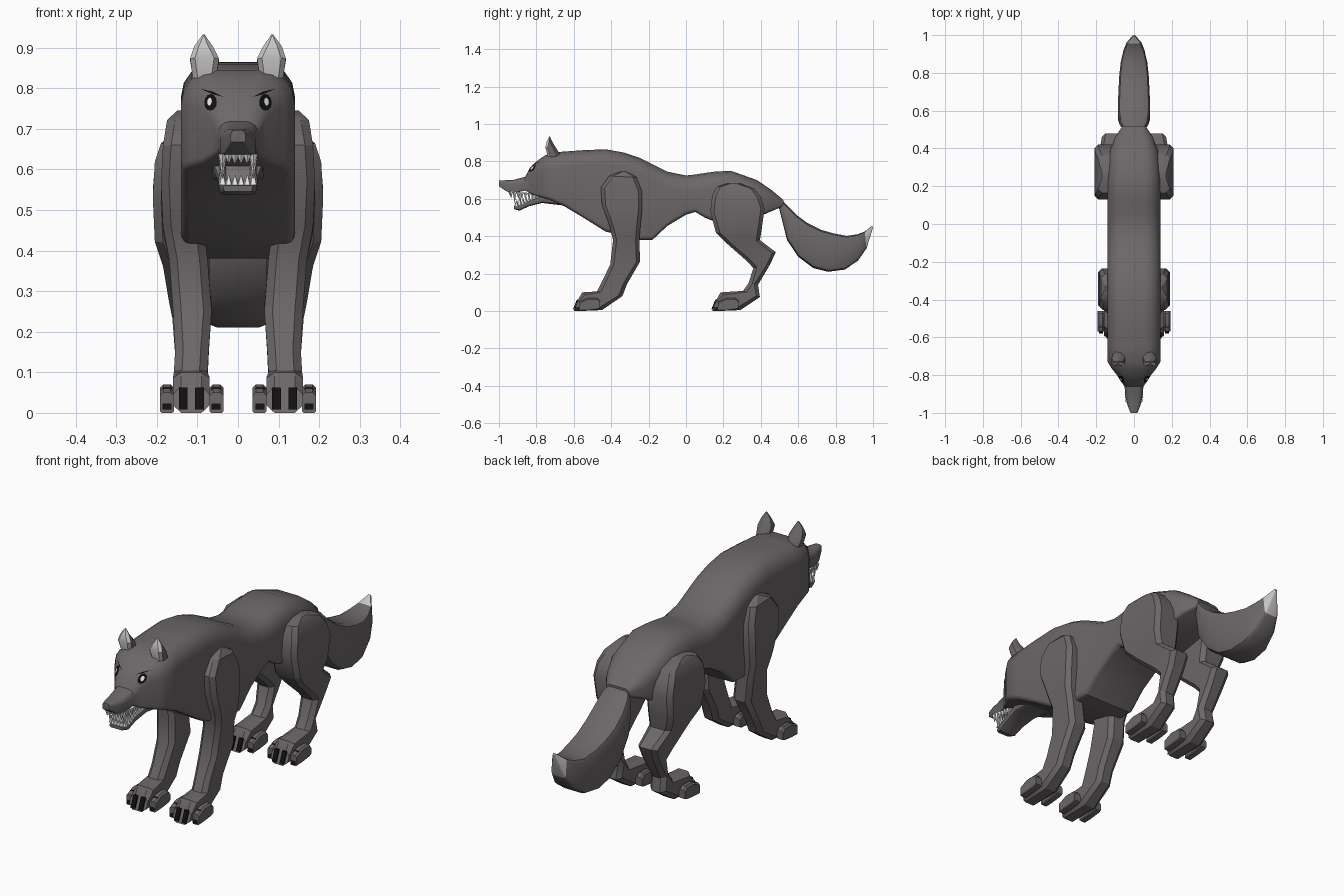
import bpy, bmesh, math
from mathutils import Vector, Matrix
from mathutils.bvhtree import BVHTree

if "Cube" in bpy.data.objects:
    bpy.data.objects.remove(bpy.data.objects["Cube"])


def material(name, r, g, b):
    m = bpy.data.materials.new(name)
    m.use_nodes = True
    m.diffuse_color = (r, g, b, 1)
    m.node_tree.nodes["Principled BSDF"].inputs["Base Color"].default_value = (r, g, b, 1)
    return m


FUR = material("grey fur", .15, .135, .138)
PALE = material("pale fur", .58, .56, .56)
MOUTH = material("mouth grey", .28, .25, .25)
BLACK = material("black", .005, .005, .005)
WHITE = material("white", .9, .9, .88)


def finish(name, bm, mats, rule=None, angle=35):
    bmesh.ops.remove_doubles(bm, verts=bm.verts, dist=.0002)
    bmesh.ops.recalc_face_normals(bm, faces=bm.faces)
    if rule:
        for f in bm.faces:
            f.normal_update()
            f.material_index = int(rule(f))
    mesh = bpy.data.meshes.new(name)
    bm.to_mesh(mesh)
    bm.free()
    for m in mats:
        mesh.materials.append(m)
    ob = bpy.data.objects.new(name, mesh)
    bpy.context.collection.objects.link(ob)
    bpy.ops.object.select_all(action="DESELECT")
    ob.select_set(True)
    bpy.context.view_layer.objects.active = ob
    bpy.ops.object.shade_smooth_by_angle(angle=math.radians(angle))
    return ob


def ring(front, back, x0, x1, r_front, r_back, seg):
    """Rounded rectangle spanning x0..x1 and the line back -> front in the yz plane."""
    f, b = Vector((0, *front)), Vector((0, *back))
    length = (f - b).length
    lim = min(x1 - x0, length) * .49
    rf, rb = min(r_front, lim), min(r_back, lim)
    corners = [(x1 - rf, length - rf, rf), (x0 + rf, length - rf, rf),
               (x0 + rb, rb, rb), (x1 - rb, rb, rb)]
    pts = []
    for q, (cx, cv, r) in enumerate(corners):
        for i in range(seg + 1):
            a = math.pi / 2 * (q + i / seg)
            v = cv + r * math.sin(a)
            pts.append(b + (f - b) * (v / length) + Vector((cx + r * math.cos(a), 0, 0)))
    return pts


def loft(name, rings, mats=(FUR,), rule=None, mirror=1, angle=35):
    bm = bmesh.new()
    loops = [[bm.verts.new((p.x * mirror, p.y, p.z)) for p in pts] for pts in rings]
    n = len(loops[0])
    for a, b in zip(loops, loops[1:]):
        for i in range(n):
            j = (i + 1) % n
            bm.faces.new((a[i], a[j], b[j], b[i]))
    bm.faces.new(loops[0])
    bm.faces.new(loops[-1])
    return finish(name, bm, mats, rule, angle)


def upright(sections, r_top, r_bottom, seg=4):
    """Cross-sections given as y, top, bottom, half width."""
    return [ring((y, t), (y, b), -w, w, r_top * w, r_bottom * w, seg) for y, t, b, w in sections]


# Torso and skull in one loft from rump to nose
body = loft("body", upright([
    (.52, .595, .56, .06), (.46, .645, .535, .10), (.38, .70, .50, .13), (.24, .75, .475, .14),
    (.15, .745, .48, .14), (.10, .738, .50, .14), (.05, .73, .53, .14), (0, .725, .515, .14),
    (-.10, .745, .455, .14), (-.18, .785, .38, .14), (-.25, .82, .38, .14),
    (-.33, .847, .40, .14), (-.43, .865, .425, .14), (-.55, .86, .50, .14),
    (-.65, .853, .56, .14), (-.73, .845, .595, .14), (-.765, .825, .605, .118),
    (-.80, .80, .615, .09), (-.835, .765, .63, .068), (-.86, .718, .645, .05),
    (-.92, .702, .63, .044), (-.96, .70, .64, .034), (-1, .697, .668, .018)], .6, .16))

# Lower jaw with a lighter mouth floor
loft("lower_jaw", upright([(-.66, .62, .565, .07), (-.77, .612, .578, .06), (-.84, .588, .56, .05),
                           (-.89, .568, .537, .047), (-.92, .56, .545, .036)], .1, .4, 2),
     (FUR, MOUTH), lambda f: f.normal.z > .7)


# Teeth along both sides and the front of each jaw
def teeth(name, back, front, half, down):
    bm = bmesh.new()
    b, f = Vector(back), Vector(front)
    spots = []
    for i in range(8):
        p = b.lerp(f, i / 7)
        long = .058 if i == 6 else .034
        spots += [(s * half, p.x, p.y, long) for s in (-1, 1)]
    spots += [(x * half, f.x - .004, f.y, .024) for x in (-.6, -.2, .2, .6)]
    for x, y, z, h in spots:
        turn = Matrix.Rotation(math.pi if down else 0, 4, "X")
        at = Matrix.Translation((x, y, z + (-h if down else h) / 2))
        bmesh.ops.create_cone(bm, cap_ends=True, segments=5, radius1=.011, radius2=.001,
                              depth=h, matrix=at @ turn)
    finish(name, bm, (WHITE,))


teeth("upper_teeth", (-.80, .63), (-.935, .638), .038, True)
teeth("lower_teeth", (-.79, .60), (-.905, .562), .038, False)

# Eyes and brows lie on the face as thin plates
face = bmesh.new()
face.from_mesh(body.data)
tree = BVHTree.FromBMesh(face)


def plate(name, outline, mat, lift):
    bm = bmesh.new()
    vs = []
    for x, z in outline:
        hit = tree.ray_cast(Vector((x, -2, z)), Vector((0, 1, 0)))
        vs.append(bm.verts.new(hit[0] + hit[1] * lift))
    bm.faces.new(vs)
    ob = finish(name, bm, (mat,))
    if ob.data.polygons[0].normal.y > 0:
        ob.data.flip_normals()


def oval(cx, cz, rx, rz):
    return [(cx + rx * math.cos(i * math.pi / 6), cz + rz * math.sin(i * math.pi / 6)) for i in range(12)]


def mirrored(outline, s):
    return [(x * s, z) for x, z in outline]


# Leg sections: front point, back point, inner x, outer x
FRONT_LEG = [((-.36, .745), (-.31, .745), .11, .15), ((-.41, .722), (-.265, .715), .10, .175),
             ((-.455, .66), (-.235, .64), .10, .185), ((-.45, .57), (-.235, .54), .09, .19),
             ((-.41, .46), (-.245, .44), .085, .185), ((-.39, .38), (-.25, .38), .075, .17),
             ((-.405, .25), (-.245, .265), .065, .16), ((-.45, .155), (-.315, .145), .072, .155),
             ((-.475, .105), (-.34, .08), .075, .158)]
REAR_LEG = [((.22, .682), (.29, .682), .10, .17), ((.165, .665), (.365, .655), .09, .19),
            ((.14, .62), (.40, .61), .08, .205), ((.13, .53), (.42, .55), .07, .21),
            ((.16, .42), (.405, .44), .07, .205), ((.22, .36), (.395, .38), .07, .185),
            ((.325, .268), (.48, .315), .07, .17), ((.36, .23), (.45, .25), .07, .162),
            ((.335, .15), (.385, .14), .072, .155), ((.305, .108), (.395, .075), .075, .158)]


def leg(name, sections, dy, s):
    foot = [((-.555 + dy, .10), (-.45 + dy, .005), .07, .16),
            ((-.575 + dy, .065), (-.60 + dy, 0), .07, .16)]
    loft(name + "_leg", [ring(f, b, x0, x1, .02, .02, 1) for f, b, x0, x1 in sections + foot],
         mirror=s, angle=30)
    # Side toes
    for part, x0 in (("inner", .036), ("outer", .158)):
        toe = [(-.46, .055, .015), (-.475, .07, .008), (-.525, .07, .002), (-.57, .05, 0)]
        loft(f"{name}_{part}_toe",
             [ring((y + dy, t), (y + dy, b), x0, x0 + .034, .008, .004, 1) for y, t, b in toe],
             mirror=s)
    # Claws: two on the paw, one on each side toe
    for i, x in enumerate((.054, .095, .135, .175)):
        side = i in (0, 3)
        top, low = ((-.54, .062), (-.572, .008)) if side else ((-.576, .062), (-.598, .008))
        plates = [ring((top[0] + dy - d, top[1]), (low[0] + dy - d, low[1]),
                       x - .011, x + .011, .001, .001, 1) for d in (0, .007)]
        loft(f"{name}_claw_{i + 1}", plates, (BLACK,), mirror=s)


for side, s in (("left", 1), ("right", -1)):
    leg(side + "_front", FRONT_LEG, 0, s)
    leg(side + "_rear", REAR_LEG, .74, s)
    plate(side + "_eye", mirrored(oval(.066, .764, .015, .02), s), BLACK, .003)
    plate(side + "_eye_glint", mirrored(oval(.067, .764, .006, .01), s), WHITE, .006)
    plate(side + "_brow", mirrored([(.035, .776), (.06, .783), (.09, .797), (.06, .789)], s), BLACK, .004)
    # Ears with a pale front
    loft(side + "_ear", [ring(f, b, x0, x1, .012, .02, 1) for f, b, x0, x1 in [
        ((-.735, .815), (-.665, .82), .055, .11), ((-.752, .875), (-.69, .865), .047, .118),
        ((-.745, .905), (-.712, .90), .062, .108), ((-.732, .932), (-.727, .932), .082, .087)]],
        (FUR, PALE), lambda f: f.normal.y < -.45, mirror=s)

# Curved bushy tail with a pale tip
loft("tail", [ring(f, b, -w, w, .35 * w, .35 * w, 2) for f, b, w in [
    ((.50, .605), (.495, .56), .05), ((.54, .565), (.515, .48), .075), ((.59, .515), (.54, .38), .084),
    ((.65, .47), (.60, .29), .085), ((.72, .435), (.68, .23), .082), ((.79, .415), (.76, .21), .078),
    ((.86, .402), (.85, .222), .07), ((.915, .41), (.92, .27), .056), ((.955, .425), (.965, .335), .038),
    ((.995, .457), (1.0, .448), .006)]], (FUR, PALE), lambda f: f.calc_center_median().y > .962)
face.free()
